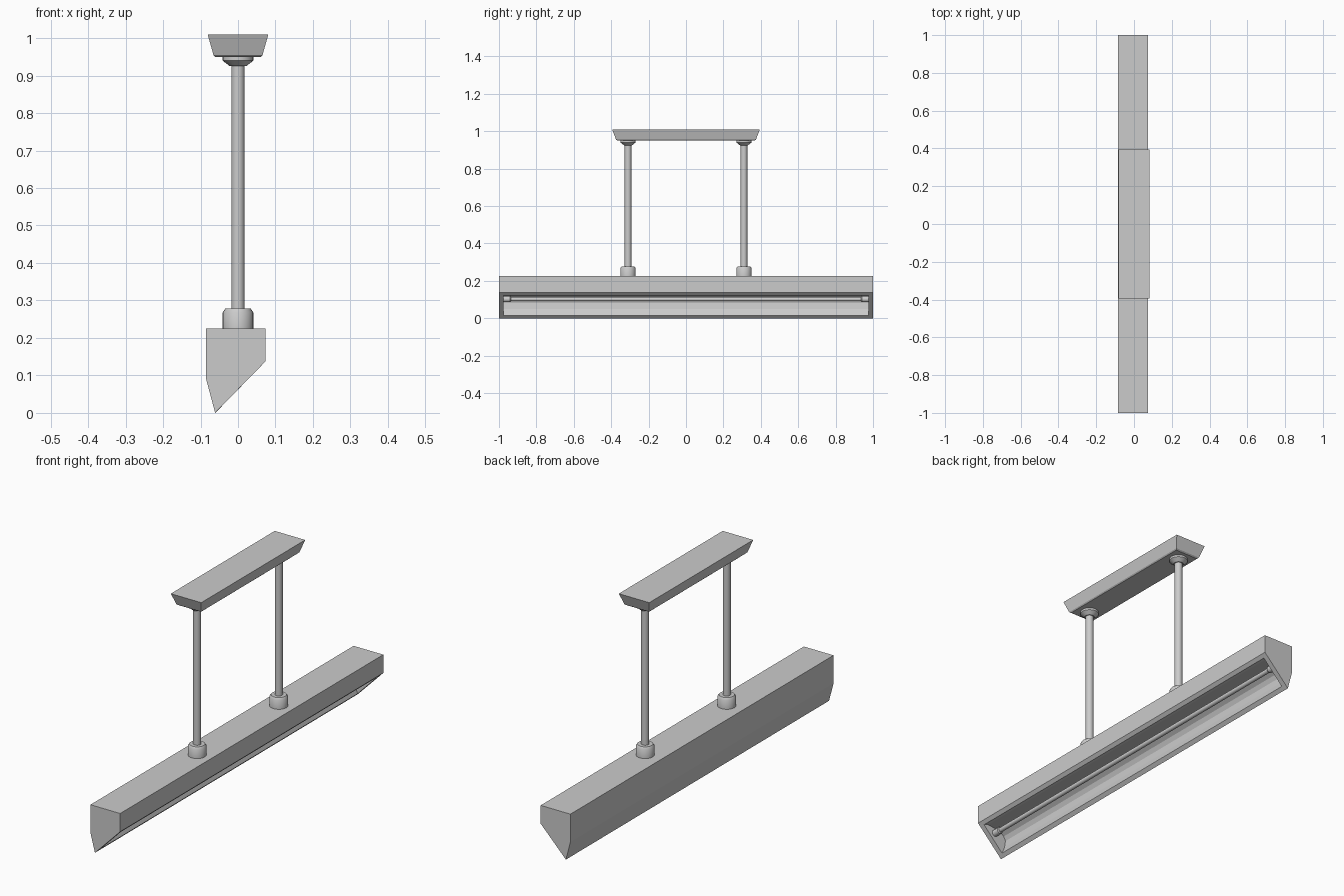
import bpy, bmesh, math
from mathutils import Matrix

cube = bpy.data.objects.get("Cube")
if cube:
    bpy.data.objects.remove(cube, do_unlink=True)

grey = bpy.data.materials.new("satin_grey")
grey.use_nodes = True
colour = (0.6, 0.6, 0.6, 1)
grey.diffuse_color = colour
grey.node_tree.nodes["Principled BSDF"].inputs["Base Color"].default_value = colour


def finish(name, bm, smooth=False):
    bmesh.ops.recalc_face_normals(bm, faces=bm.faces)
    mesh = bpy.data.meshes.new(name)
    bm.to_mesh(mesh)
    bm.free()
    mesh.materials.append(grey)
    ob = bpy.data.objects.new(name, mesh)
    bpy.context.collection.objects.link(ob)
    if smooth:
        bpy.ops.object.select_all(action='DESELECT')
        ob.select_set(True)
        bpy.context.view_layer.objects.active = ob
        bpy.ops.object.shade_smooth_by_angle(angle=math.radians(35))
    return ob


def lathe(name, profile, matrix, sides=24):
    """Turn (radius, height) points about the local z axis."""
    bm = bmesh.new()
    rings = []
    for r, h in profile:
        rings.append([bm.verts.new((r * math.cos(a), r * math.sin(a), h))
                      for a in (math.tau * i / sides for i in range(sides))])
    for low, high in zip(rings, rings[1:]):
        for i in range(sides):
            j = (i + 1) % sides
            bm.faces.new((low[i], low[j], high[j], high[i]))
    bm.faces.new(rings[0])
    bm.faces.new(rings[-1])
    bm.transform(matrix)
    return finish(name, bm, True)


# Lamp housing: an outer shell and a reflector trough sharing the end rims
outer = [(0.073, 0.137), (0.073, 0.225), (-0.085, 0.225), (-0.085, 0.09), (-0.061, 0)]
trough = [(0.059, 0.123), (0.035, 0.132), (-0.03, 0.124), (-0.056, 0.105),
          (-0.066, 0.085), (-0.061, 0.05), (-0.046, 0.015)]
bm = bmesh.new()


def sweep(profile, half):
    ends = [[bm.verts.new((x, y, z)) for x, z in profile] for y in (-half, half)]
    a, b = ends
    for i in range(len(profile) - 1):
        bm.faces.new((a[i], a[i + 1], b[i + 1], b[i]))
    for end in ends:
        bm.faces.new(end)
    return a, b


oa, ob_ = sweep(outer, 1.0)
ia, ib = sweep(trough, 0.975)
rim_out = [oa[0], ob_[0], ob_[-1], oa[-1]]
rim_in = [ia[0], ib[0], ib[-1], ia[-1]]
for i in range(4):
    j = (i + 1) % 4
    bm.faces.new((rim_out[i], rim_out[j], rim_in[j], rim_in[i]))
finish("lamp_housing", bm)

# Fluorescent tube with a holder at each end
along_y = Matrix.Translation((-0.005, 0, 0.102)) @ Matrix.Rotation(math.pi / 2, 4, 'X')
lathe("light_tube", [(0.011, -0.95), (0.011, 0.95)], along_y)
for side, label in ((-1, "front"), (1, "back")):
    flip = Matrix.Rotation(math.pi if side > 0 else 0, 4, 'X')
    lathe(label + "_tube_holder",
          [(0.012, 0.935), (0.016, 0.94), (0.016, 0.975)], along_y @ flip)

# Hanging rods with collars at both ends
for y, label in ((-0.31, "front"), (0.31, "back")):
    place = Matrix.Translation((0, y, 0))
    lathe(label + "_rod", [(0.0175, 0.26), (0.0175, 0.94)], place)
    lathe(label + "_lower_collar",
          [(0.041, 0.225), (0.041, 0.268), (0.034, 0.278), (0.018, 0.278)], place)
    lathe(label + "_upper_collar",
          [(0.018, 0.925), (0.022, 0.925), (0.041, 0.94), (0.041, 0.952)], place)

# Tapered ceiling plate with a softened lower edge
bm = bmesh.new()
levels = [(0.0605, 0.367, 0.95), (0.0655, 0.374, 0.955), (0.081, 0.395, 1.01)]
rings = [[bm.verts.new((sx * hx, sy * hy, z))
          for sx, sy in ((-1, -1), (1, -1), (1, 1), (-1, 1))] for hx, hy, z in levels]
for low, high in zip(rings, rings[1:]):
    for i in range(4):
        j = (i + 1) % 4
        bm.faces.new((low[i], low[j], high[j], high[i]))
bm.faces.new(rings[0])
bm.faces.new(rings[-1])
finish("ceiling_plate", bm)
